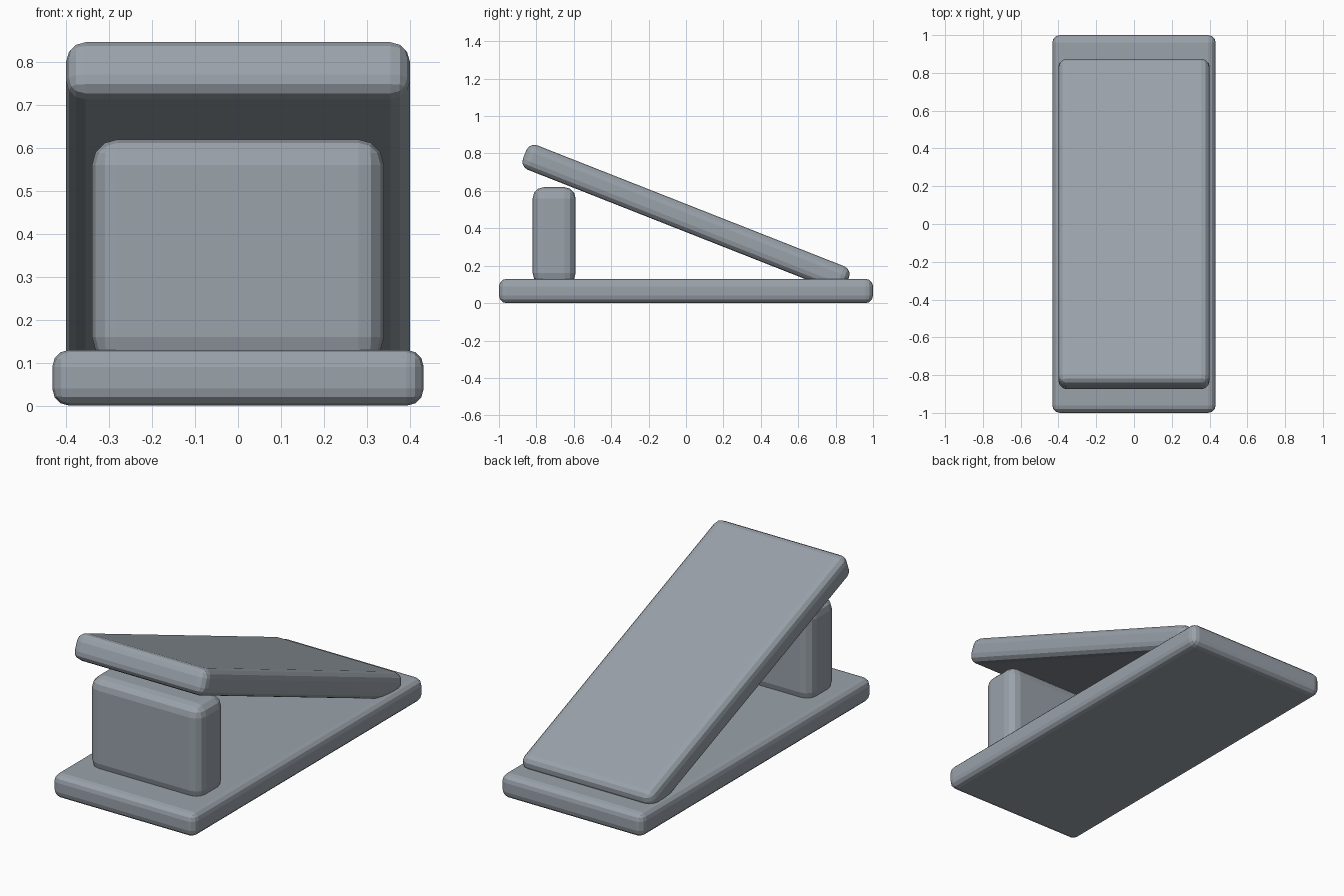
import bpy
import math

cube = bpy.data.objects.get("Cube")
if cube:
    bpy.data.objects.remove(cube, do_unlink=True)

# Single blue-grey finish
steel = bpy.data.materials.new("blue_grey")
steel.use_nodes = True
colour = (0.32, 0.36, 0.40, 1)
steel.diffuse_color = colour
steel.node_tree.nodes["Principled BSDF"].inputs["Base Color"].default_value = colour


def rounded_slab(name, size, centre, radius, tilt=0):
    """Box with three-step rounded edges, tilted about x."""
    bpy.ops.mesh.primitive_cube_add(size=1, location=centre)
    obj = bpy.context.object
    obj.name = name
    obj.scale = size
    bpy.ops.object.transform_apply(location=False, rotation=False, scale=True)
    obj.rotation_euler.x = tilt
    bevel = obj.modifiers.new("rounded_edges", "BEVEL")
    bevel.width = radius
    bevel.segments = 3
    obj.data.materials.append(steel)
    return obj


# Flat base plate
rounded_slab("base_plate", (0.865, 2.0, 0.13), (0, 0, 0.065), 0.04)

# Upright block at the front
rounded_slab("support_block", (0.68, 0.23, 0.52), (0, -0.705, 0.36), 0.06)

# Sloping panel, low at the back and raised at the front
rounded_slab("sloping_panel", (0.80, 1.855, 0.14), (0, 0, 0.455), 0.045,
             math.radians(-21.5))
